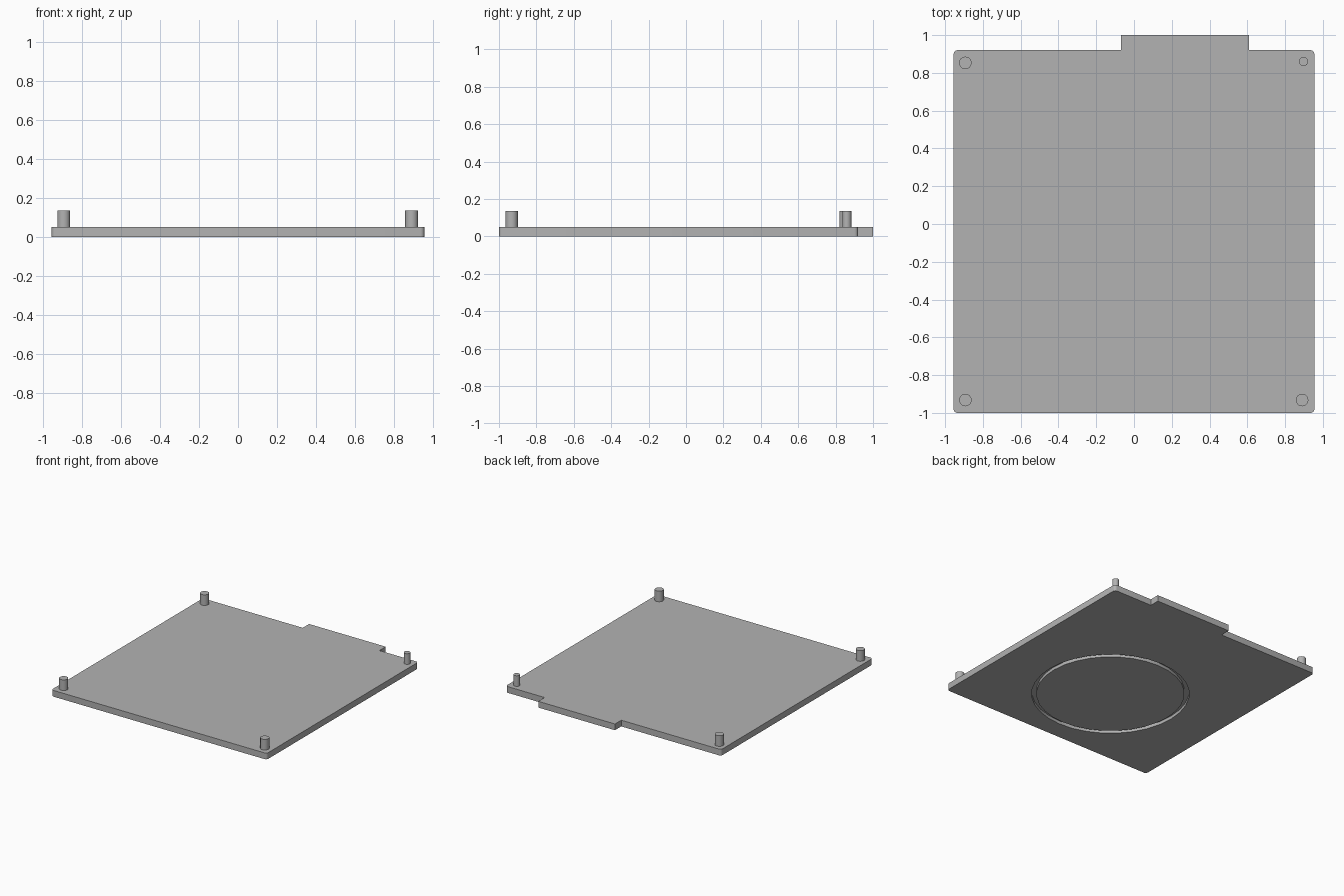
import bpy, bmesh
from math import cos, sin, tau

cube = bpy.data.objects.get("Cube")
if cube:
    bpy.data.objects.remove(cube, do_unlink=True)

THICK = 0.05      # plate thickness
PIN_TOP = 0.135   # height of the corner pins

grey = bpy.data.materials.new("grey plastic")
grey.use_nodes = True
colour = (0.45, 0.45, 0.45, 1)
grey.diffuse_color = colour
grey.node_tree.nodes["Principled BSDF"].inputs["Base Color"].default_value = colour


def add_object(name, bm):
    bmesh.ops.recalc_face_normals(bm, faces=bm.faces)
    mesh = bpy.data.meshes.new(name)
    bm.to_mesh(mesh)
    bm.free()
    mesh.materials.append(grey)
    obj = bpy.data.objects.new(name, mesh)
    bpy.context.collection.objects.link(obj)
    return obj


def smooth(obj):
    bpy.ops.object.select_all(action='DESELECT')
    obj.select_set(True)
    bpy.context.view_layer.objects.active = obj
    bpy.ops.object.shade_smooth_by_angle(angle=0.6)


def circle(bm, radius, x, y, z, sides):
    return [bm.verts.new((x + radius * cos(tau * i / sides),
                          y + radius * sin(tau * i / sides), z)) for i in range(sides)]


def bridge(bm, a, b):
    for i in range(len(a)):
        j = (i + 1) % len(a)
        bm.faces.new((a[i], a[j], b[j], b[i]))


# Plate with a connector tab on the back edge and rounded corners
W, BACK = 0.955, 0.92
outline = [(-W, -1), (W, -1), (W, BACK), (0.61, BACK), (0.61, 1),
           (-0.07, 1), (-0.07, BACK), (-W, BACK)]
bm = bmesh.new()
face = bm.faces.new([bm.verts.new((x, y, 0)) for x, y in outline])
top = bmesh.ops.extrude_face_region(bm, geom=[face])["geom"]
bmesh.ops.translate(bm, vec=(0, 0, THICK),
                    verts=[v for v in top if isinstance(v, bmesh.types.BMVert)])
corners = [e for e in bm.edges
           if abs(e.verts[0].co.z - e.verts[1].co.z) > 0.01 and abs(e.verts[0].co.x) > 0.9]
bmesh.ops.bevel(bm, geom=corners, offset=0.02, segments=4, profile=0.5, affect='EDGES')
plate = add_object("plate", bm)

# Ring cutter for the circular groove underneath
bm = bmesh.new()
loops = [circle(bm, r, 0, -0.27, z, 32)
         for r, z in ((0.545, -0.02), (0.58, -0.02), (0.58, 0.025), (0.545, 0.025))]
for k in range(4):
    bridge(bm, loops[k], loops[(k + 1) % 4])
cutter = add_object("groove_cutter", bm)
cutter.hide_render = True

groove = plate.modifiers.new("groove", 'BOOLEAN')
groove.operation = 'DIFFERENCE'
groove.solver = 'EXACT'
groove.object = cutter
bpy.context.view_layer.objects.active = plate
plate.select_set(True)
bpy.ops.object.modifier_apply(modifier="groove")
bpy.data.objects.remove(cutter, do_unlink=True)
smooth(plate)

# Corner pins, the back left one thinner
pins = {"front_right_pin": (-0.893, -0.932, 0.033), "front_left_pin": (0.89, -0.932, 0.033),
        "back_right_pin": (-0.893, 0.853, 0.033), "back_left_pin": (0.898, 0.86, 0.024)}
for name, (x, y, radius) in pins.items():
    bm = bmesh.new()
    low = circle(bm, radius, x, y, THICK - 0.005, 24)
    high = circle(bm, radius, x, y, PIN_TOP, 24)
    bridge(bm, low, high)
    bm.faces.new(low)
    bm.faces.new(high)
    smooth(add_object(name, bm))
